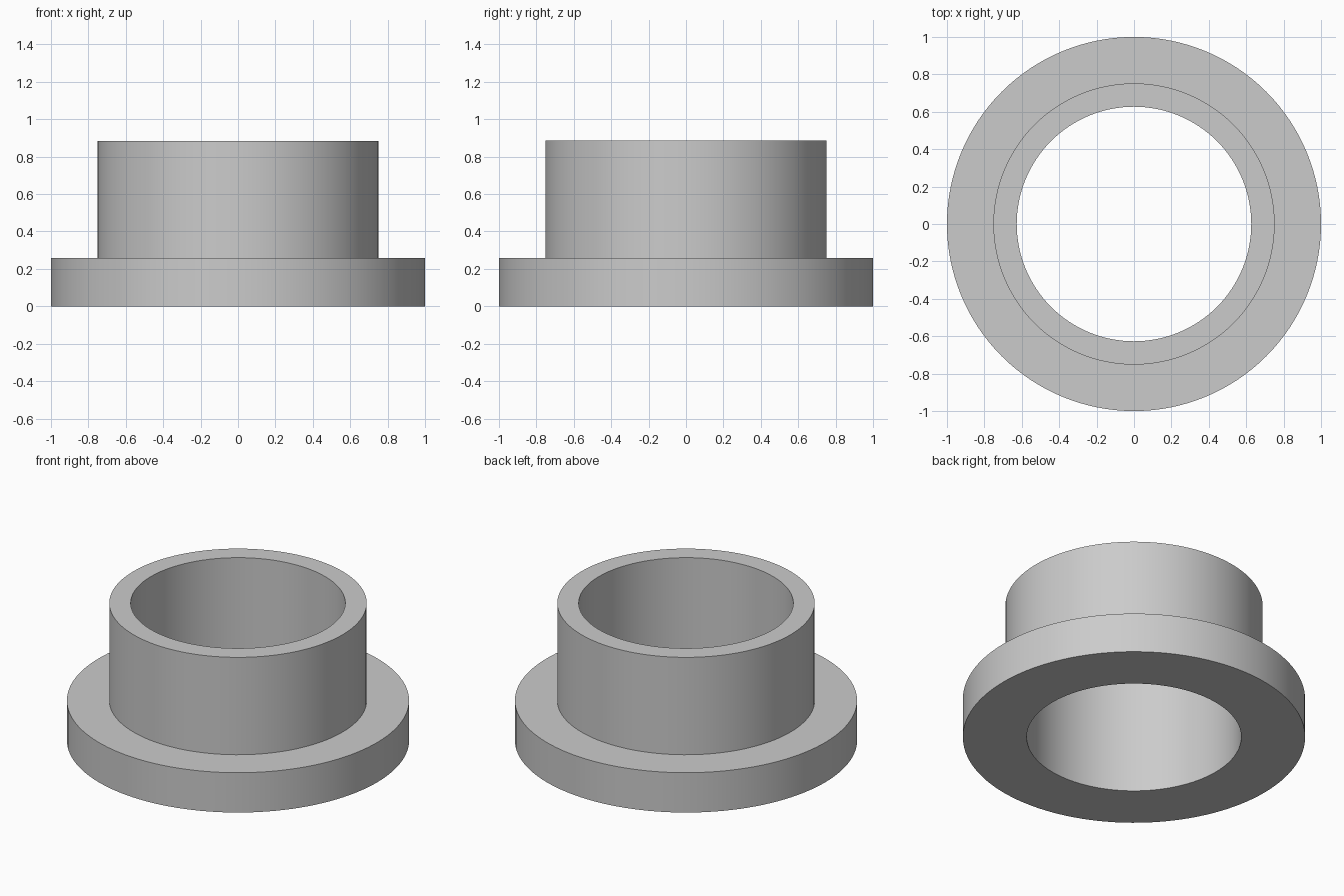
import bpy
import bmesh
import math

SIDES = 128

cube = bpy.data.objects.get("Cube")
if cube:
    bpy.data.objects.remove(cube, do_unlink=True)

# Plain grey material
GREY = (0.6, 0.6, 0.6, 1.0)
grey = bpy.data.materials.new("plain grey")
grey.use_nodes = True
grey.diffuse_color = GREY
grey.node_tree.nodes["Principled BSDF"].inputs["Base Color"].default_value = GREY

# Flanged sleeve section as (radius, height): bore, flange, step, sleeve, rim
section = [(0.627, 0), (1, 0), (1, 0.257), (0.752, 0.257), (0.752, 0.885), (0.627, 0.885)]

# Turn the closed section around the z axis
bm = bmesh.new()
rings = []
for i in range(SIDES):
    a = math.tau * i / SIDES
    rings.append([bm.verts.new((r * math.cos(a), r * math.sin(a), z)) for r, z in section])
for i, ring in enumerate(rings):
    following = rings[(i + 1) % SIDES]
    for j in range(len(section)):
        k = (j + 1) % len(section)
        bm.faces.new((ring[j], following[j], following[k], ring[k]))
bmesh.ops.recalc_face_normals(bm, faces=bm.faces)

mesh = bpy.data.meshes.new("flanged_bushing")
bm.to_mesh(mesh)
bm.free()
mesh.materials.append(grey)
bushing = bpy.data.objects.new("flanged_bushing", mesh)
bpy.context.collection.objects.link(bushing)

# Smooth walls with crisp rims
bpy.ops.object.select_all(action="DESELECT")
bushing.select_set(True)
bpy.context.view_layer.objects.active = bushing
bpy.ops.object.shade_smooth_by_angle(angle=math.radians(30))
